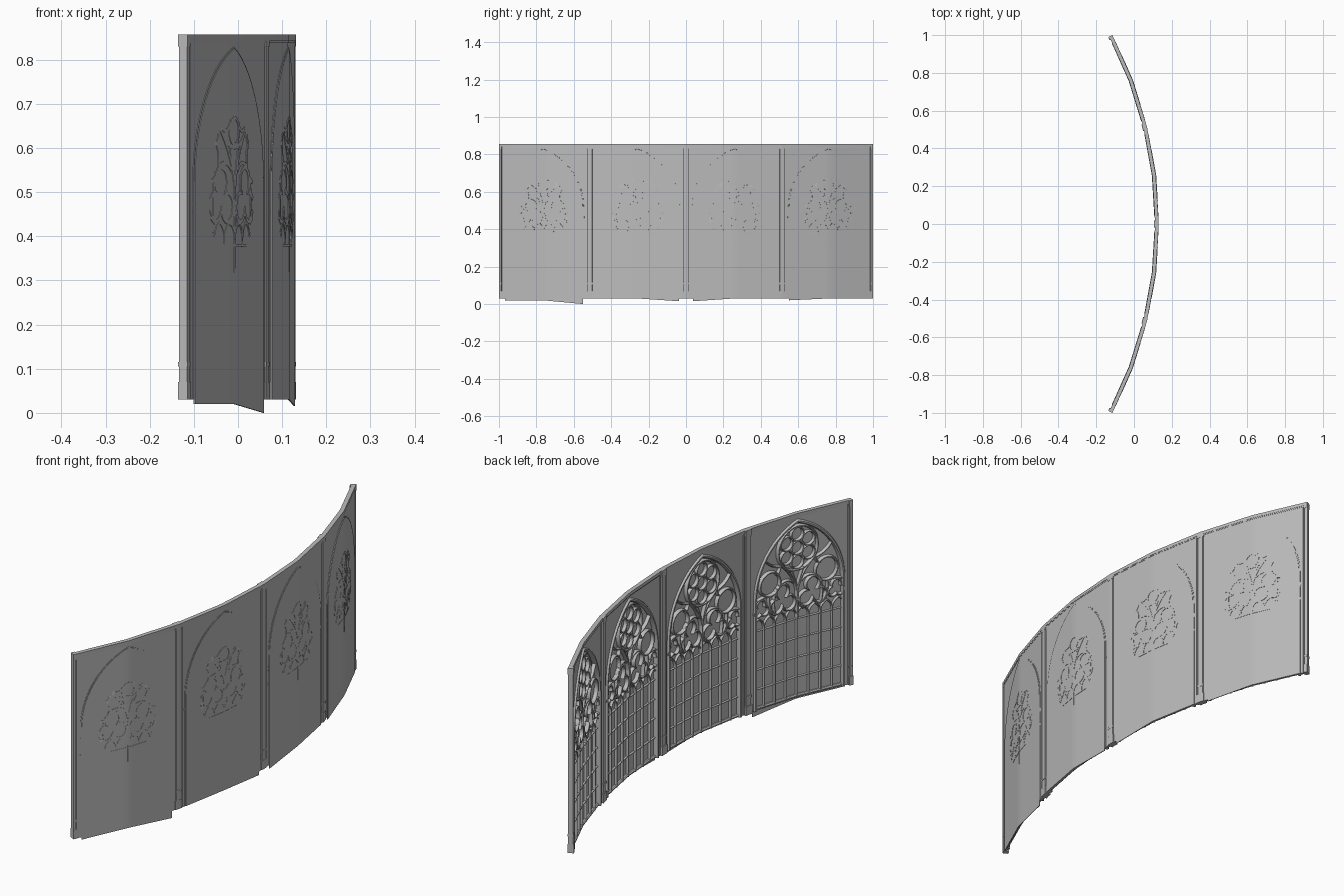
import bpy, bmesh, math

if "Cube" in bpy.data.objects:
    bpy.data.objects.remove(bpy.data.objects["Cube"])

R, CX = 2.163, -2.034            # wall radius and centre of curvature
STEP = math.asin(1 / R) / 4      # angle of half a bay
HB, HW = 0.26, 0.225             # half width of a bay and of its opening
BASE, SPRING, APEX, TOP = 0.03, 0.52, 0.83, 0.845

stone = bpy.data.materials.new("grey_stone")
stone.diffuse_color = (0.5, 0.5, 0.5, 1)
stone.use_nodes = True
stone.node_tree.nodes["Principled BSDF"].inputs["Base Color"].default_value = stone.diffuse_color


def place(s, z, d):
    """Run along the wall, height and outward depth -> position on the faceted arc."""
    t = s / HB
    k = max(-4, min(3, math.floor(t)))
    f = t - k
    a0, a1 = k * STEP, (k + 1) * STEP
    nx = math.cos(a0) * (1 - f) + math.cos(a1) * f
    ny = math.sin(a0) * (1 - f) + math.sin(a1) * f
    n = math.hypot(nx, ny)
    return (CX + nx * (R + d / n), ny * (R + d / n), z)


def finish(bm, name):
    bmesh.ops.recalc_face_normals(bm, faces=bm.faces)
    me = bpy.data.meshes.new(name)
    bm.to_mesh(me)
    bm.free()
    me.materials.append(stone)
    ob = bpy.data.objects.new(name, me)
    bpy.context.collection.objects.link(ob)
    bpy.ops.object.select_all(action='DESELECT')
    ob.select_set(True)
    bpy.context.view_layer.objects.active = ob
    bpy.ops.object.shade_smooth_by_angle(angle=math.radians(35))


def plate(bm, cells, d0, d1, mid=0):
    """Closed slab from flat cells given in (run, height)."""
    verts, count = {}, {}

    def v(p, d):
        key = (round(p[0], 5), round(p[1], 5), d)
        if key not in verts:
            verts[key] = bm.verts.new(place(p[0] + mid, p[1], d))
        return verts[key]
    for c in cells:
        bm.faces.new([v(p, d1) for p in c])
        bm.faces.new([v(p, d0) for p in reversed(c)])
        for p, q in zip(c, c[1:] + c[:1]):
            pk, qk = [(round(w[0], 5), round(w[1], 5)) for w in (p, q)]
            if count.pop((qk, pk), None) is None:
                count[(pk, qk)] = 1
    for p, q in count:
        bm.faces.new([v(p, d0), v(q, d0), v(q, d1), v(p, d1)])


def rect(s0, s1, z0, z1):
    return [(s0, z0), (s1, z0), (s1, z1), (s0, z1)]


def poke(s, z):
    """Middle of the tracery breaks slightly through the outer skin."""
    return 0.0032 if (s / 0.14) ** 2 + ((z - 0.5) / 0.17) ** 2 < 1 else 0


def rib(bm, path, w, depth, mid, closed=False, d1=0.001):
    """Moulded bar along a path, narrowing towards the inside."""
    n = len(path)
    section = [(-w, d1), (w, d1), (w, -depth * .6), (w * .4, -depth), (-w * .4, -depth), (-w, -depth * .6)]
    rings = []
    for i, (s, z) in enumerate(path):
        a = path[(i - 1) % n] if closed or i else path[0]
        b = path[(i + 1) % n] if closed or i < n - 1 else path[-1]
        l = math.hypot(b[0] - a[0], b[1] - a[1]) or 1
        ox, oz = -(b[1] - a[1]) / l, (b[0] - a[0]) / l
        rings.append([bm.verts.new(place(mid + s + ox * o, z + oz * o,
                                         d + (poke(s, z) if d > 0 else 0))) for o, d in section])
    for i in range(n if closed else n - 1):
        p, q = rings[i], rings[(i + 1) % n]
        for j in range(6):
            k = (j + 1) % 6
            bm.faces.new([p[j], p[k], q[k], q[j]])
    if not closed:
        bm.faces.new(rings[0][::-1])
        bm.faces.new(rings[-1])


def arch(w, z0, rise, n, c=0):
    """Pointed arch from left springing to right springing."""
    r = (w * w + rise * rise) / (2 * w)
    end = math.atan2(rise, r - w)
    half = [(w - r + r * math.cos(end * i / n), z0 + r * math.sin(end * i / n)) for i in range(n + 1)]
    half[-1] = (0, z0 + rise)
    return [(c - s, z) for s, z in half] + [(c + s, z) for s, z in half[-2::-1]]


def foil(cs, cz, lobes, dist, r, n=36):
    """Outline of overlapping round lobes; no lobes gives a circle."""
    pts = []
    for i in range(n):
        a = math.tau * i / n
        best = r if not lobes else 0
        for k in range(lobes):
            da = a - math.pi / 2 - math.tau * k / lobes
            q = r * r - (dist * math.sin(da)) ** 2
            if q >= 0:
                best = max(best, dist * math.cos(da) + math.sqrt(q))
        pts.append((cs + best * math.cos(a), cz + best * math.sin(a)))
    return pts


def bow(p, c, q, n=8):
    """Curved branch bent towards a control point."""
    return [tuple((1 - t) ** 2 * p[j] + 2 * t * (1 - t) * c[j] + t * t * q[j] for j in (0, 1))
            for t in (i / n for i in range(n + 1))]


sills = [(.02, .02, 0), (.03, .03, .015), (.015, .03, .03), (.02, .03, .03)]
outline = arch(HW, SPRING, APEX - SPRING, 14)

for bay in range(4):
    m = (2 * bay - 3) * HB
    tag = "_%d" % (bay + 1)

    # wall around the pointed opening
    bm = bmesh.new()
    edge = HB - 0.02
    cells = [[p, q, (q[0], TOP), (p[0], TOP)] for p, q in zip(outline, outline[1:])]
    for a, b in ((-edge, -HW), (HW, edge)):
        cells += [rect(a, b, BASE, SPRING), rect(a, b, SPRING, TOP)]
    plate(bm, cells, -0.011, 0, m)
    finish(bm, "bay_wall" + tag)

    # window pane with uneven lower edge
    bm = bmesh.new()
    pane = arch(HW - 0.003, SPRING, APEX - SPRING - 0.004, 14)

    def low(s):
        a, b, c = sills[bay]
        return b + (c - b) * s / HW if s > 0 else b + (a - b) * -s / HW
    cells = [[(p[0], low(p[0])), (q[0], low(q[0])), q, p] for p, q in zip(pane, pane[1:])]
    plate(bm, cells, 0, 0.003, m)
    finish(bm, "window_pane" + tag)

    # moulded window frame and sill
    bm = bmesh.new()
    inner = arch(HW - 0.006, SPRING, APEX - SPRING - 0.009, 14)
    rib(bm, [(-HW + .006, BASE)] + inner + [(HW - .006, BASE)], 0.008, 0.019, m, d1=0.0015)
    rib(bm, [(-HW, BASE + .006), (0, BASE + .006), (HW, BASE + .006)], 0.006, 0.012, m)
    finish(bm, "window_frame" + tag)

    # mullions, cross bars and lancet heads
    bm = bmesh.new()
    pitch = HW * 2 / 8
    for i in range(-3, 4):
        rib(bm, [(i * pitch, BASE), (i * pitch, .23), (i * pitch, .34), (i * pitch, .395)],
            .0035 if i % 2 else .0045, .011, m)
    for z in (.12, .207, .293, .38):
        rib(bm, [(x * HW / 8, z) for x in range(-8, 9)], .0028, .008, m)
    for i in range(8):
        rib(bm, arch(pitch / 2, .39, .042, 5, (i - 3.5) * pitch), .0035, .011, m)
    finish(bm, "window_bars" + tag)

    # tracery: rose, roundels, trefoils and branches
    bm = bmesh.new()
    rib(bm, foil(0, .70, 0, 0, .098), .005, .016, m, True)
    rib(bm, foil(0, .70, 0, 0, .029, 20), .004, .014, m, True)
    for k in range(6):
        a = math.tau * (k + .5) / 6
        rib(bm, foil(.062 * math.cos(a), .70 + .062 * math.sin(a), 0, 0, .030, 20), .004, .014, m, True)
    for e in (-1, 1):
        rib(bm, foil(e * .14, .575, 0, 0, .052), .005, .016, m, True)
        rib(bm, foil(e * .075, .485, 3, .038, .033, 48), .005, .016, m, True)
        rib(bm, foil(e * .187, .475, 3, .02, .021), .0045, .015, m, True)
        for p, c, q in (((0, .50), (.01, .58), (.085, .645)),
                        ((0, .52), (.012, .57), (.03, .61)),
                        ((.02, .55), (.05, .58), (.095, .555)),
                        ((0, .50), (.004, .45), (.028, .425)),
                        ((.112, .43), (.15, .46), (.145, .525)),
                        ((.112, .43), (.13, .50), (.105, .545)),
                        ((.14, .52), (.17, .53), (.215, .515)),
                        ((.09, .64), (.14, .65), (.165, .69)),
                        ((.085, .645), (.09, .61), (.11, .61))):
            rib(bm, bow(*[(e * x, z) for x, z in (p, c, q)]), .0045, .015, m)
    rib(bm, [(0, .39), (0, .45), (0, .52)], .006, .016, m)
    finish(bm, "tracery" + tag)

# piers with shaft, side rolls, base and cap; the end ones are halved
for i in range(-2, 3):
    c = i * 2 * HB
    bm = bmesh.new()
    for off, hw, z0, z1, d0, d1 in ((0, .021, BASE, TOP, -.012, -.008),
                                    (0, .013, BASE, TOP, -.02, .001),
                                    (-.019, .003, BASE, TOP, -.015, -.002),
                                    (.019, .003, BASE, TOP, -.015, -.002),
                                    (0, .018, BASE, .07, -.023, .002),
                                    (0, .016, .105, .115, -.022, .002),
                                    (0, .017, .83, .857, -.022, .002)):
        a = max(c + off - hw, -4 * HB)
        b = min(c + off + hw, 4 * HB)
        if b - a > 0.001:
            stops = [a, c, b] if a < c - .001 and b > c + .001 else [a, b]
            plate(bm, [rect(p, q, z0, z1) for p, q in zip(stops, stops[1:])], d0, d1)
    finish(bm, "pier_%d" % (i + 3))

# cornice along the top
bm = bmesh.new()
for z0, z1, d0, d1 in ((.838, .843, -.014, .001), (.843, .857, -.017, .002)):
    plate(bm, [rect(k * HB, (k + 1) * HB, z0, z1) for k in range(-4, 4)], d0, d1)
finish(bm, "cornice")
